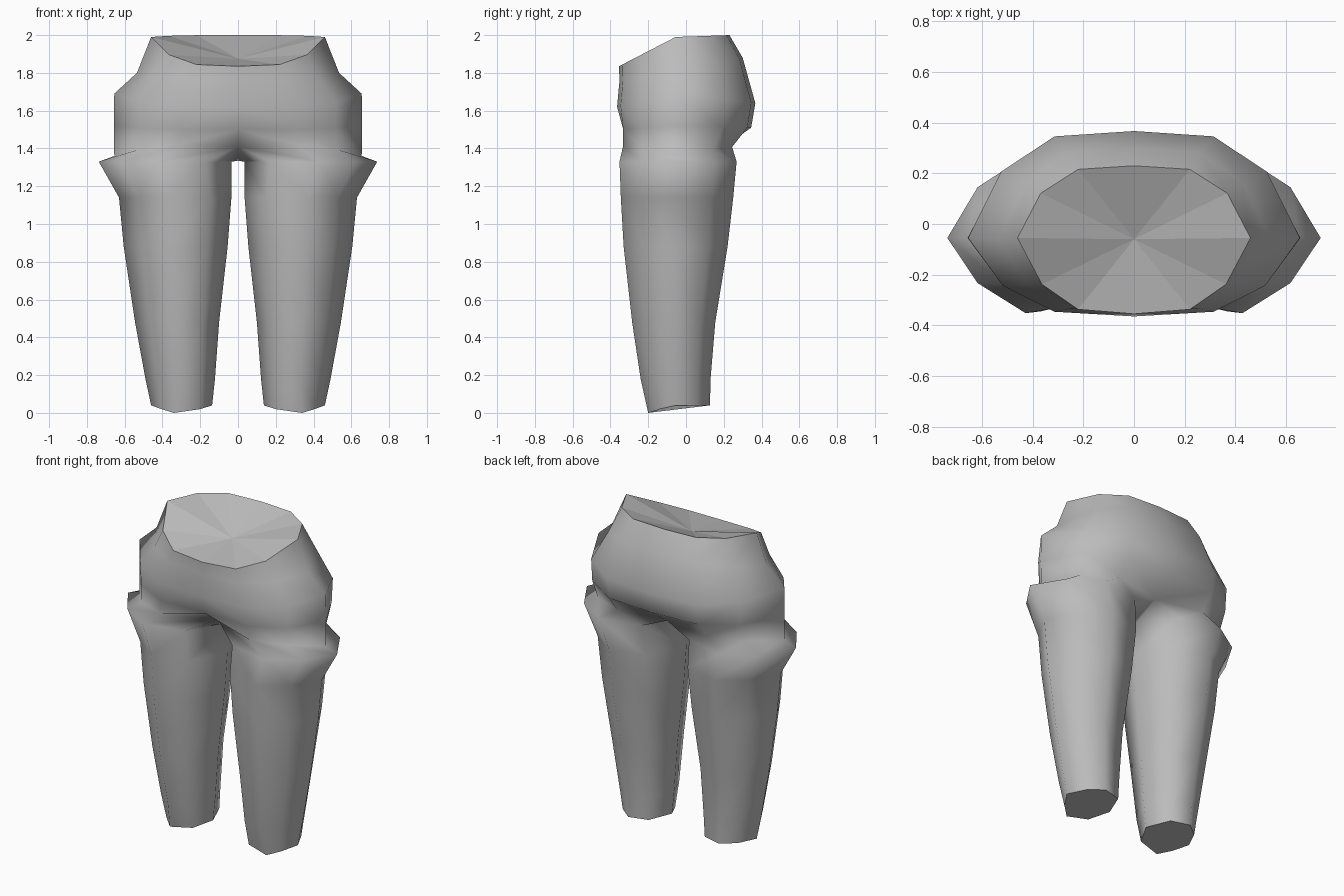
import bpy, bmesh

if "Cube" in bpy.data.objects:
    bpy.data.objects.remove(bpy.data.objects["Cube"])

# Half-ring template for the pelvis: front centre -> side -> back centre
HIP_X = [0, .48, .79, 1, .80, .48, 0]
HIP_Y = [-1, -.94, -.61, 0, .62, .95, 1]
# Eight-sided leg template, starting at the inner front corner
LEG_X = [-.62, .12, .66, 1, .66, .12, -.62, -1]
LEG_Y = [-.82, -1, -.60, 0, .62, 1, .82, 0]
MID_Y = -.055

# half width, front y, back y, front z, side z, back z
HIPS = [(.46, -.355, .23, 1.835, 1.99, 2.0),
        (.535, -.352, .30, 1.76, 1.80, 1.88),
        (.655, -.365, .367, 1.62, 1.69, 1.64),
        (.657, -.35, .345, 1.50, 1.52, 1.51),
        (.655, -.35, .26, 1.42, 1.36, 1.41)]
# inner x, outer x, front y, back y, z
LEGS = [(.035, .737, -.352, .268, 1.33),
        (.035, .63, -.345, .25, 1.14),
        (.055, .605, -.33, .22, .88),
        (.10, .545, -.285, .155, .48),
        (.122, .49, -.24, .13, .18),
        (.137, .46, -.20, .127, .04)]


def spread(t, front, mid, back):
    """Blend from the side value to the front or back value."""
    return mid + (back - mid) * t if t > 0 else mid + (mid - front) * t


bm = bmesh.new()
rings = []
for w, yf, yb, zf, zs, zb in HIPS:
    rings.append([bm.verts.new((w * x, spread(y, yf, MID_Y, yb), spread(y, zf, zs, zb)))
                  for x, y in zip(HIP_X, HIP_Y)])
# Tuck the centre in above the crotch
rings[-2][0].co = (0, -.33, 1.50)
rings[-1][0].co = (0, -.20, 1.41)
rings[-1][6].co = (0, .19, 1.40)


def bridge(a, b, closed):
    n = len(a)
    for i in range(n if closed else n - 1):
        j = (i + 1) % n
        bm.faces.new((a[i], b[i], b[j], a[j])).smooth = True


# Pelvis
for a, b in zip(rings, rings[1:]):
    bridge(a, b, False)

# Leg, starting from the lowest hip ring closed by the crotch point
loop = rings[-1] + [bm.verts.new((0, -.02, 1.335))]
for xi, xo, yf, yb, z in LEGS:
    cx, r = (xi + xo) / 2, (xo - xi) / 2
    nxt = [bm.verts.new((cx + r * x, spread(y, yf, MID_Y, yb), z))
           for x, y in zip(LEG_X, LEG_Y)]
    bridge(loop, nxt, True)
    loop = nxt

# Ankle hem dips at the front
for v, z in zip(loop[:3], (.02, 0, .02)):
    v.co.z = z
loop[1].co.x = .34
bm.faces.new(loop)

# Sunken waist cap
centre = bm.verts.new((0, -.06, 1.875))
for a, b in zip(rings[0], rings[0][1:]):
    bm.faces.new((centre, a, b))

bmesh.ops.recalc_face_normals(bm, faces=bm.faces)
# Face the waist cap upward and everything else consistently with it
if centre.normal.z < 0 or sum(f.normal.z for f in centre.link_faces) < 0:
    bmesh.ops.reverse_faces(bm, faces=bm.faces)

mesh = bpy.data.meshes.new("trousers")
bm.to_mesh(mesh)
bm.free()
trousers = bpy.data.objects.new("trousers", mesh)
bpy.context.collection.objects.link(trousers)

grey = bpy.data.materials.new("plain grey")
grey.diffuse_color = (.5, .5, .5, 1)
grey.use_nodes = True
grey.node_tree.nodes["Principled BSDF"].inputs["Base Color"].default_value = grey.diffuse_color
mesh.materials.append(grey)

mirror = trousers.modifiers.new("mirror", 'MIRROR')
mirror.use_clip = True
mirror.merge_threshold = .001
